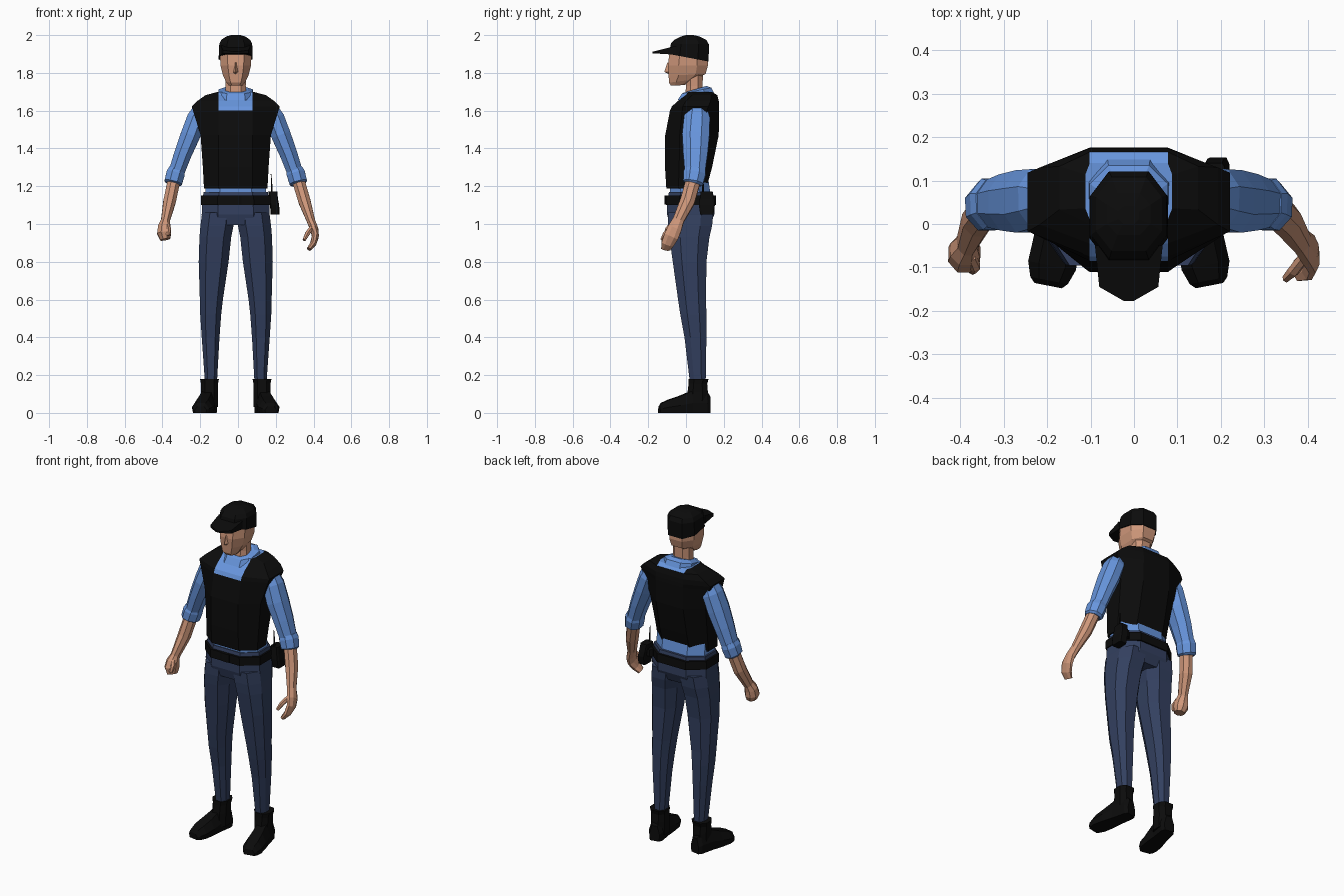
import bpy, bmesh, math
from mathutils import Vector, Matrix

X0 = -0.012  # body centre line


def material(name, rgb):
    m = bpy.data.materials.new(name)
    m.diffuse_color = (*rgb, 1)
    return m


BLACK = material("black_cloth", (0.0035, 0.0035, 0.0035))
BLUE = material("light_blue_cloth", (0.135, 0.30, 0.72))
NAVY = material("navy_cloth", (0.033, 0.051, 0.115))
SKIN = material("skin", (0.62, 0.31, 0.195))


def loft(name, rings, *mats):
    """Skin a list of equal-length point rings, with both ends closed."""
    bm = bmesh.new()
    vs = [[bm.verts.new(p) for p in r] for r in rings]
    n = len(vs[0])
    for a, b in zip(vs, vs[1:]):
        for i in range(n):
            j = (i + 1) % n
            bm.faces.new((a[i], a[j], b[j], b[i]))
    bm.faces.new(vs[0])
    bm.faces.new(vs[-1])
    bmesh.ops.recalc_face_normals(bm, faces=bm.faces)
    me = bpy.data.meshes.new(name)
    bm.to_mesh(me)
    bm.free()
    for m in mats:
        me.materials.append(m)
    ob = bpy.data.objects.new(name, me)
    bpy.context.collection.objects.link(ob)
    return ob


def octagon(z, w, yf, yb, xc=X0, nx=None, tilt=0.0, cut=0.27):
    """Flat eight-sided ring, half width w, from yf (front) to yb (back)."""
    nx = w * 0.52 if nx is None else nx
    d = (yb - yf) * cut
    pts = [(-nx, yf), (nx, yf), (w, yf + d), (w, yb - d),
           (nx, yb), (-nx, yb), (-w, yb - d), (-w, yf + d)]
    return [Vector((xc + x, y, z + tilt * (y - yf))) for x, y in pts]


def tube(name, path, mat, n=8):
    """Limb along a path of (x, y, z, radius across, radius front-back)."""
    c = [Vector(p[:3]) for p in path]
    rings = []
    for i, p in enumerate(path):
        t = (c[min(i + 1, len(c) - 1)] - c[max(i - 1, 0)]).normalized()
        u = Vector((0, 1, 0)).cross(t).normalized()
        v = t.cross(u)
        rings.append([c[i] + u * p[3] * math.cos(a) + v * p[4] * math.sin(a)
                      for a in [(k + 0.5) * 2 * math.pi / n for k in range(n)]])
    return loft(name, rings, mat)


def side(path, s):
    return [(X0 + s * p[0], *p[1:]) for p in path]


# Trousers: hips and two legs
loft("trouser_hips", [octagon(*r) for r in (
    (0.995, 0.176, -0.085, 0.125), (1.05, 0.18, -0.1, 0.15),
    (1.12, 0.177, -0.1, 0.15), (1.17, 0.17, -0.09, 0.142))], NAVY)
LEG = [(1.06, 0.004, 0.178, -0.096, 0.145), (0.99, 0.012, 0.187, -0.094, 0.138),
       (0.93, 0.024, 0.192, -0.088, 0.124), (0.8, 0.038, 0.196, -0.07, 0.108),
       (0.6, 0.068, 0.19, -0.042, 0.106), (0.52, 0.077, 0.188, -0.03, 0.108),
       (0.4, 0.086, 0.18, -0.008, 0.108), (0.15, 0.1, 0.162, 0.022, 0.104)]

# Boots: ankle shaft and foot
FOOT = [(0.0, 0.03, 0.09), (0.02, 0.042, 0.115), (0.1, 0.046, 0.115),
        (0.165, 0.054, 0.088), (0.225, 0.056, 0.068), (0.26, 0.044, 0.052),
        (0.272, 0.032, 0.034)]

# Sleeves, with a rolled cuff
SLEEVE = [(0.185, 0.06, 1.615, 0.04, 0.055), (0.207, 0.058, 1.56, 0.055, 0.074),
          (0.24, 0.052, 1.47, 0.056, 0.078), (0.28, 0.05, 1.37, 0.05, 0.07),
          (0.315, 0.047, 1.27, 0.045, 0.058)]
CUFF = [(0.311, 0.048, 1.29, 0.046, 0.058), (0.318, 0.046, 1.268, 0.053, 0.064),
        (0.331, 0.038, 1.22, 0.051, 0.058), (0.333, 0.036, 1.212, 0.04, 0.045)]

for s, tag in ((-1, "right"), (1, "left")):
    loft(f"trouser_leg_{tag}",
         [octagon(z, (b - a) / 2, yf, yb, X0 + s * (a + b) / 2)
          for z, a, b, yf, yb in LEG], NAVY)
    loft(f"boot_shaft_{tag}", [octagon(z, w, yf, yb, X0 + s * 0.139) for z, w, yf, yb in (
        (0.03, 0.044, 0.005, 0.115), (0.11, 0.044, 0.008, 0.116),
        (0.155, 0.045, 0.014, 0.112), (0.18, 0.05, 0.014, 0.12))], BLACK)
    place = Matrix.Translation((X0 + s * 0.134, 0.125, 0)) @ Matrix.Rotation(s * math.radians(11), 4, "Z")
    loft(f"boot_foot_{tag}", [[place @ Vector(p) for p in (
        (-w * 0.9, -t, 0), (w * 0.9, -t, 0), (w, -t, h * 0.45), (w * 0.55, -t, h),
        (-w * 0.55, -t, h), (-w, -t, h * 0.45))] for t, w, h in FOOT], BLACK)
    tube(f"sleeve_{tag}", side(SLEEVE, s), BLUE)
    tube(f"cuff_{tag}", side(CUFF, s), BLUE)

# Forearms: closed fist on one side, open hand on the other
tube("forearm_fist", [
    (-0.338, 0.04, 1.235, 0.036, 0.042), (-0.362, 0.008, 1.12, 0.036, 0.042),
    (-0.385, -0.045, 1.015, 0.025, 0.033), (-0.39, -0.06, 0.985, 0.036, 0.04),
    (-0.391, -0.07, 0.95, 0.04, 0.046), (-0.385, -0.075, 0.918, 0.028, 0.034)], SKIN)
tube("fist_thumb", [
    (-0.375, -0.075, 1.0, 0.012, 0.014), (-0.367, -0.098, 0.97, 0.014, 0.014),
    (-0.372, -0.108, 0.94, 0.01, 0.01)], SKIN, 6)
tube("forearm_open", [
    (0.318, 0.04, 1.235, 0.036, 0.042), (0.352, 0.008, 1.12, 0.035, 0.042),
    (0.385, -0.04, 1.02, 0.024, 0.032), (0.403, -0.06, 0.975, 0.023, 0.04),
    (0.41, -0.078, 0.935, 0.019, 0.042), (0.398, -0.098, 0.895, 0.017, 0.036),
    (0.375, -0.108, 0.867, 0.012, 0.026)], SKIN)
tube("open_thumb", [
    (0.393, -0.075, 0.985, 0.013, 0.014), (0.368, -0.108, 0.95, 0.014, 0.014),
    (0.35, -0.126, 0.915, 0.009, 0.01)], SKIN, 6)

# Shirt at the waist, belt and buckle
loft("shirt_waist", [octagon(1.12, 0.162, -0.085, 0.135),
                     octagon(1.26, 0.158, -0.085, 0.115)], BLUE)
loft("belt", [octagon(1.1, 0.184, -0.107, 0.158), octagon(1.15, 0.183, -0.107, 0.158)], BLACK)
loft("belt_buckle", [octagon(1.102, 0.03, -0.113, -0.1), octagon(1.15, 0.03, -0.113, -0.1)], BLACK)

# Vest, with the shirt showing in the square neck opening
vest = loft("vest", [octagon(z, w, yf, yb, nx=0.09, cut=c) for z, w, yf, yb, c in (
    (1.188, 0.168, -0.104, 0.108, 0.3), (1.3, 0.174, -0.111, 0.138, 0.3),
    (1.47, 0.186, -0.11, 0.173, 0.27), (1.6, 0.226, -0.085, 0.176, 0.25),
    (1.622, 0.233, -0.075, 0.176, 0.23), (1.65, 0.205, -0.045, 0.174, 0.2),
    (1.682, 0.16, 0.0, 0.166, 0.2), (1.698, 0.1, 0.01, 0.14, 0.2))], BLACK, BLUE)
for f in vest.data.polygons:
    c = f.center
    if abs(c.x - X0) < 0.08 and c.z > (1.6 if c.y < 0.06 else 1.67):
        f.material_index = 1

# Shirt collar, neck and head
loft("collar", [octagon(1.655, 0.096, -0.045, 0.155, tilt=0.12),
                octagon(1.69, 0.09, -0.022, 0.135, tilt=0.2),
                octagon(1.695, 0.066, -0.012, 0.108, tilt=0.3)], BLUE)
loft("neck", [octagon(1.66, 0.056, -0.005, 0.092), octagon(1.73, 0.053, 0.0, 0.088),
              octagon(1.82, 0.054, -0.005, 0.09)], SKIN)
loft("head", [octagon(z, w, yf, yb, tilt=t) for z, w, yf, yb, t in (
    (1.732, 0.036, -0.08, -0.008, 0.05), (1.748, 0.052, -0.09, 0.055, 0.13),
    (1.785, 0.068, -0.092, 0.104, 0.05), (1.84, 0.081, -0.096, 0.116, 0.0),
    (1.915, 0.084, -0.086, 0.114, 0.0))], SKIN)
loft("nose", [[Vector((X0 + x, y, z)) for x, y in ((-w, -0.088), (0, tip), (w, -0.088))]
              for z, w, tip in ((1.795, 0.012, -0.094), (1.806, 0.015, -0.115),
                                (1.855, 0.007, -0.098))], SKIN)

# Cap crown and brim
loft("cap_crown", [octagon(z, w, yf, yb, tilt=t) for z, w, yf, yb, t in (
    (1.9, 0.09, -0.09, 0.12, -0.19), (1.955, 0.087, -0.08, 0.121, -0.02),
    (1.975, 0.076, -0.062, 0.108, 0.0), (1.993, 0.05, -0.025, 0.07, 0.0),
    (2.0, 0.024, 0.0, 0.04, 0.0))], BLACK)
BRIM = [(-0.078, -0.05), (-0.068, -0.145), (-0.012, -0.177), (0.012, -0.177),
        (0.068, -0.145), (0.078, -0.05)]
loft("cap_brim", [[Vector((X0 + x, y, 1.896 - (y + 0.05) * 0.06 + up * (y + 0.205)))
                   for x, y in BRIM] for up in (0.0, 0.31)], BLACK)

# Belt radio with aerial
loft("radio", [octagon(z, 0.024, yf, yb, xc, nx=0.019, cut=0.12) for z, yf, yb, xc in (
    (1.05, 0.075, 0.145, 0.196), (1.1, 0.068, 0.153, 0.194),
    (1.13, 0.072, 0.15, 0.188), (1.172, 0.078, 0.14, 0.184))], BLACK)
tube("radio_aerial", [(0.18, 0.09, 1.16, 0.005, 0.005), (0.178, 0.09, 1.21, 0.004, 0.004),
                      (0.175, 0.09, 1.265, 0.002, 0.002)], BLACK, 6)
loft("radio_clip", [octagon(1.105, 0.03, 0.085, 0.135, 0.165),
                    octagon(1.145, 0.03, 0.085, 0.135, 0.165)], BLACK)
